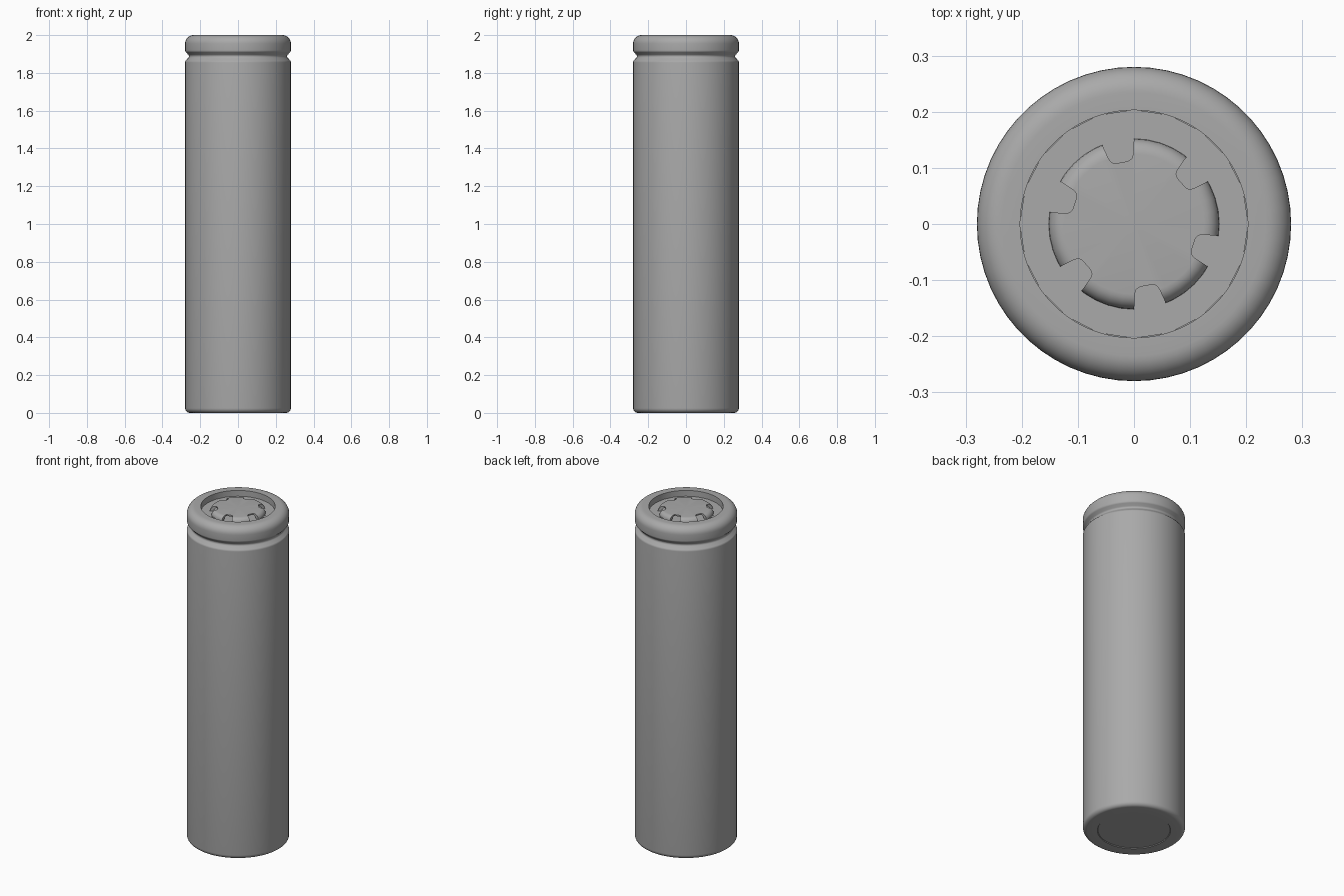
import bpy, bmesh
from math import pi, radians, cos, sin
from mathutils import Matrix, Vector

if "Cube" in bpy.data.objects:
    bpy.data.objects.remove(bpy.data.objects["Cube"])

GREY = (0.4, 0.4, 0.4, 1)
steel = bpy.data.materials.new("grey steel")
steel.use_nodes = True
steel.diffuse_color = GREY
steel.node_tree.nodes["Principled BSDF"].inputs["Base Color"].default_value = GREY


def finish(name, bm, smooth=True):
    bmesh.ops.remove_doubles(bm, verts=bm.verts, dist=1e-5)
    bmesh.ops.recalc_face_normals(bm, faces=bm.faces)
    mesh = bpy.data.meshes.new(name)
    bm.to_mesh(mesh)
    bm.free()
    mesh.materials.append(steel)
    obj = bpy.data.objects.new(name, mesh)
    bpy.context.collection.objects.link(obj)
    if smooth:
        smooth_shade(obj)
    return obj


def smooth_shade(obj):
    bpy.ops.object.select_all(action='DESELECT')
    obj.select_set(True)
    bpy.context.view_layer.objects.active = obj
    bpy.ops.object.shade_smooth_by_angle(angle=radians(35))


def lathe(name, profile, steps):
    """Spin a list of (radius, height) points about z."""
    bm = bmesh.new()
    verts = [bm.verts.new((r, 0, z)) for r, z in profile]
    edges = [bm.edges.new(pair) for pair in zip(verts, verts[1:])]
    bmesh.ops.spin(bm, geom=verts + edges, cent=(0, 0, 0), axis=(0, 0, 1),
                   angle=2 * pi, steps=steps, use_merge=True)
    return finish(name, bm)


def arc(r, z, radius, start, end, n=6):
    """Points on a fillet centred at (r, z)."""
    angles = [radians(start + (end - start) * i / n) for i in range(n + 1)]
    return [(r + radius * cos(a), z + radius * sin(a)) for a in angles]


# Can: shallow base dimple, rounded foot, crimp groove and rolled rim
can = ([(0, 0.004), (0.197, 0.004), (0.2, 0)]
       + arc(0.255, 0.025, 0.025, -90, 0)
       + arc(0.265, 1.855, 0.015, 0, 60, 4)
       + arc(0.272, 1.888, 0.012, 240, 120, 6)
       + arc(0.265, 1.92, 0.015, -60, 0, 4)
       + arc(0.235, 1.955, 0.045, 0, 90, 8)
       + [(0.203, 2.0), (0.203, 1.96)])
lathe("can", can, 60)

# Sealing plate recessed inside the rim
lathe("sealing_plate", [(0, 1.965), (0.204, 1.965)], 20)

# Domed contact cap, a thin hollow shell
cap_profile = ([(0.156, 1.962), (0.156, 1.967)]
               + arc(0.125, 1.967, 0.027, 0, 90, 6)
               + [(0, 1.994), (0, 1.986), (0.122, 1.986), (0.142, 1.962),
                  (0.156, 1.962)])
cap = lathe("contact_cap", cap_profile, 40)

# Six vent openings around the cap edge
bm = bmesh.new()
outline = [(0.17, -0.034), (0.122, -0.022), (0.115, -0.018), (0.112, -0.011),
           (0.112, 0.011), (0.115, 0.018), (0.122, 0.022), (0.17, 0.034)]
for k in range(6):
    turn = Matrix.Rotation(radians(41 + 60 * k), 3, 'Z')
    face = bm.faces.new([bm.verts.new(turn @ Vector((x, y, 1.94)))
                         for x, y in outline])
    side = bmesh.ops.extrude_face_region(bm, geom=[face])["geom"]
    bmesh.ops.translate(bm, vec=(0, 0, 0.1),
                        verts=[v for v in side if isinstance(v, bmesh.types.BMVert)])
cutter = finish("vent_cutter", bm, smooth=False)
cutter.hide_render = True

cut = cap.modifiers.new("vents", 'BOOLEAN')
cut.operation = 'DIFFERENCE'
cut.solver = 'EXACT'
cut.object = cutter
bpy.context.view_layer.objects.active = cap
bpy.ops.object.modifier_apply(modifier=cut.name)
bpy.data.objects.remove(cutter)
smooth_shade(cap)
